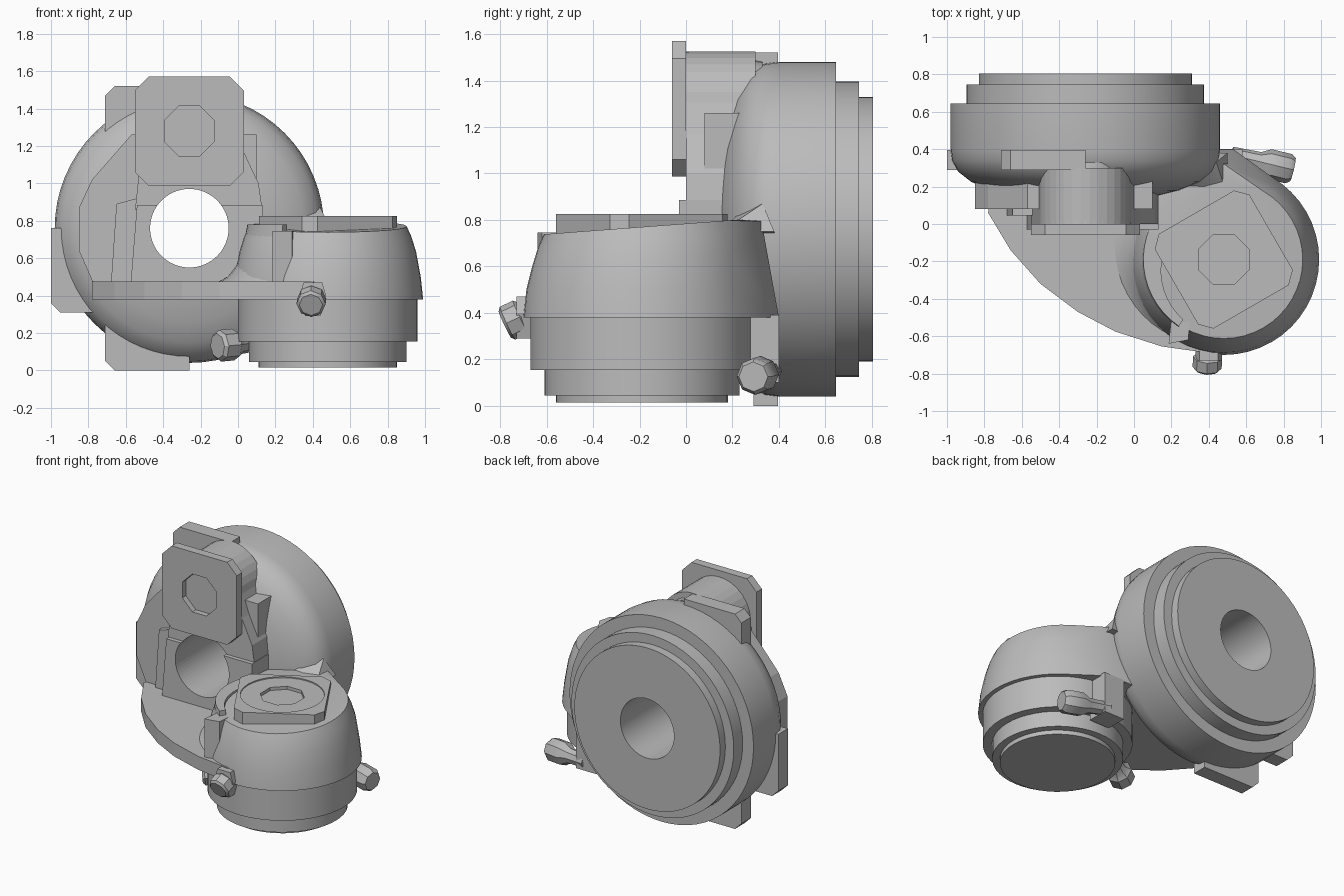
import bpy, bmesh
from math import pi, sin, cos, radians
from mathutils import Vector, Matrix

if "Cube" in bpy.data.objects:
    bpy.data.objects.remove(bpy.data.objects["Cube"])

metal = bpy.data.materials.new("cast grey")
metal.use_nodes = True
GREY = (0.5, 0.5, 0.5, 1)
metal.diffuse_color = GREY
metal.node_tree.nodes["Principled BSDF"].inputs["Base Color"].default_value = GREY

DRUM = Vector((-0.26, 0, 0.76))     # axis of the large drum, along y
POD = Vector((0.48, -0.19, 0))      # axis of the small drum, along z
BORE = 0.21


def finish(name, bm, smooth=True):
    bmesh.ops.recalc_face_normals(bm, faces=bm.faces)
    me = bpy.data.meshes.new(name)
    bm.to_mesh(me)
    bm.free()
    me.materials.append(metal)
    if smooth:
        me.shade_smooth()
        me.set_sharp_from_angle(angle=radians(32))
    ob = bpy.data.objects.new(name, me)
    bpy.context.collection.objects.link(ob)
    return ob


def prism(name, pts, axis, lo, hi):
    """Outline extruded along y (points are x, z) or z (points are x, y)."""
    place = (lambda u, v, w: (u, w, v)) if axis == "y" else (lambda u, v, w: (u, v, w))
    bm = bmesh.new()
    a, b = ([bm.verts.new(place(u, v, w)) for u, v in pts] for w in (lo, hi))
    n = len(pts)
    bm.faces.new(a)
    bm.faces.new(b)
    for i in range(n):
        j = (i + 1) % n
        bm.faces.new((a[i], a[j], b[j], b[i]))
    return finish(name, bm, False)


def lathe(name, profile, center, direction, sides=48, ring=False):
    """Profile of (radius, height) turned round a direction; ring leaves a bore."""
    mat = Matrix.Translation(center) @ Vector(direction).to_track_quat("Z", "Y").to_matrix().to_4x4()
    bm = bmesh.new()
    rows = [[bm.verts.new(mat @ Vector((r * cos(t), r * sin(t), h)))
             for t in (2 * pi * i / sides for i in range(sides))] for r, h in profile]
    if ring:
        rows.append(rows[0])
    else:
        bm.faces.new(rows[0])
        bm.faces.new(rows[-1])
    for p, q in zip(rows, rows[1:]):
        for i in range(sides):
            j = (i + 1) % sides
            bm.faces.new((p[i], p[j], q[j], q[i]))
    return finish(name, bm)


def hull(name, pts):
    bm = bmesh.new()
    for p in pts:
        bm.verts.new(p)
    out = bmesh.ops.convex_hull(bm, input=bm.verts)
    loose = [v for v in bm.verts if not v.link_faces]
    bmesh.ops.delete(bm, geom=loose, context="VERTS")
    bmesh.ops.dissolve_limit(bm, angle_limit=0.01, verts=bm.verts, edges=bm.edges)
    return finish(name, bm)


def circle(cx, cy, r, n=48, start=0.0, sweep=2 * pi):
    return [(cx + r * cos(start + sweep * i / n), cy + r * sin(start + sweep * i / n)) for i in range(n)]


def cut(ob, cutter):
    mod = ob.modifiers.new("cut", "BOOLEAN")
    mod.operation = "DIFFERENCE"
    mod.solver = "EXACT"
    mod.object = cutter
    cutter.hide_render = True
    cutter.hide_set(True)


def chamfered(cx, cy, half, c, turn=0.0):
    pts = []
    for k in range(4):
        rot = Matrix.Rotation(k * pi / 2 + turn, 2)
        for p in ((half, half - c), (half - c, half)):
            v = rot @ Vector(p)
            pts.append((cx + v.x, cy + v.y))
    return pts


# Large stepped drum with domed front and through bore
lathe("large_drum", [(BORE, 0.805), (0.57, 0.805), (0.57, 0.745), (0.635, 0.745), (0.635, 0.645),
                     (0.72, 0.645), (0.72, 0.4), (0.712, 0.34), (0.68, 0.28), (0.61, 0.225),
                     (0.5, 0.18), (0.36, 0.145), (BORE, 0.12)], DRUM, (0, 1, 0), 64, True)
bore = prism("bore_cutter", circle(DRUM.x, DRUM.z, BORE, 64), "y", -0.5, 0.6)

# Three pads round the drum rim
pad = [(0, 0.76), (-0.4, 0.76), (-0.45, 0.71), (-0.45, 0.5), (0, 0.5)]
for name, place in (("top_pad", lambda u, v: (u, v)), ("bottom_pad", lambda u, v: (u, -v)),
                    ("side_pad", lambda u, v: (-v + 0.02, u))):
    prism(name, [(DRUM.x + a, DRUM.z + b) for a, b in (place(*p) for p in pad)], "y", 0.29, 0.395)

# Stepped front face plates round the bore
faces = [
    ("face_plate", [(-0.57, 1.26), (-0.78, 1.02), (-0.85, 0.87), (-0.85, 0.64), (-0.78, 0.48),
                    (-0.71, 0.385), (0.1, 0.385), (0.1, 1.26)], 0.08, 0.25),
    ("face_step", [(-0.68, 0.45), (-0.65, 0.89), (-0.54, 0.92), (0.1, 0.92), (0.1, 0.45)], 0.045, 0.2),
    ("bore_block", [(-0.575, 0.45), (-0.54, 0.885), (0.13, 0.885), (0.13, 0.45)], -0.03, 0.2),
    # Web rising from the bore block to the rounded top boss
    ("boss_web", [(-0.55, 0.86), (0.13, 0.86), (0.11, 1.0), (0.03, 1.17)]
     + circle(DRUM.x, 1.28, 0.245, 16, 0.1, pi), 0.0, 0.3),
]
for name, pts, lo, hi in faces:
    cut(prism(name, pts, "y", lo, hi), bore)

hull("boss_shoulder", [(x, y, z) for y, r, cz in ((0.0, 0.245, 1.28), (0.1, 0.24, 1.28), (0.33, 0.2, 1.28))
                       for x, z in circle(DRUM.x, cz, r, 32)])

# Vertical mounting flange with octagonal recess
flange = prism("front_flange", chamfered(-0.26, 1.278, 0.292, 0.075), "y", -0.06, 0.0)
cut(flange, prism("flange_cutter", circle(-0.26, 1.28, 0.145, 8, pi / 8), "y", -0.2, -0.02))

# Shelf joining the drum and the pod
shelf = prism("shelf", [(-0.75, 0.25), (-0.78, 0.06), (-0.66, -0.14), (-0.5, -0.32), (-0.3, -0.47),
                        (-0.1, -0.575), (0.15, -0.655), (0.4, -0.69), (0.5, -0.6), (0.5, 0.35)],
              "z", 0.38, 0.475)
cut(shelf, bore)

# Small stepped drum below the pod
lathe("small_drum", [(0.37, 0.015), (0.37, 0.045), (0.42, 0.045), (0.42, 0.155), (0.48, 0.155), (0.48, 0.4)],
      POD, (0, 0, 1))

# Tapered pod housing reaching back into the drum
shell = [(0.38, 0.51), (0.5, 0.497), (0.62, 0.472), (0.7, 0.447), (0.755, 0.422)]
pod_pts = []
for z, r in shell:
    for x, y in circle(POD.x, POD.y, r, 48):
        tilt = 0.075 * (y + 0.19) if z > 0.6 else 0
        pod_pts.append((x, y, z + 0.015 + tilt if tilt else z))
    back = 0.4 - (z - 0.38) * 0.2
    pod_pts += [(0.53 - (z - 0.38) * 0.15, back, z + 0.04 * (z > 0.7)), (0.1, back, z)]
hull("pod_housing", pod_pts)

# Concave fillet sweeping from the shelf up the pod, widening toward the drum
bm = bmesh.new()
curve = [(1.0, 0.465), (0.62, 0.5), (0.35, 0.56), (0.15, 0.65), (0.0, 0.78), (-0.6, 0.78), (-0.6, 0.465)]
rows = []
for i in range(17):
    t = i / 16
    a = radians(236 - 116 * t)
    base = 0.5 + 0.2 * t
    rows.append([bm.verts.new((POD.x + r * cos(a), POD.y + r * sin(a), z))
                 for r, z in ((0.43 + (base - 0.43) * k, z) for k, z in curve)])
for p, q in zip(rows, rows[1:]):
    for i in range(len(curve)):
        j = (i + 1) % len(curve)
        bm.faces.new((p[i], p[j], q[j], q[i]))
bm.faces.new(rows[0])
bm.faces.new(rows[-1])
cut(finish("pod_fillet", bm), bore)

prism("pod_corner_rib", [(0.185, -0.64), (0.29, -0.62), (0.3, -0.5), (0.2, -0.5)], "z", 0.46, 0.745)

# Ridge where the pod meets the dome
hull("dome_ridge", [(0.1, 0.15, 0.7), (0.1, 0.3, 0.9), (0.44, 0.33, 0.87), (0.5, 0.38, 0.75),
                    (0.5, 0.15, 0.75), (0.1, 0.39, 0.7)])

# Turned cap plate on the pod with stepped recess
cap = prism("pod_cap", chamfered(POD.x, POD.y, 0.292, 0.06, radians(30)), "z", 0.74, 0.825)
cut(cap, prism("cap_ring_cutter", circle(POD.x, POD.y, 0.27, 32), "z", 0.817, 1.0))
cut(cap, prism("cap_octagon_cutter", circle(POD.x, POD.y, 0.145, 8, pi / 8), "z", 0.795, 1.0))

# Bolts round the pod
for name, tail, head, r in (("left_bolt", (0.1, -0.1, 0.15), (-0.11, -0.24, 0.13), 0.085),
                            ("right_bolt", (0.52, 0.37, 0.15), (0.85, 0.29, 0.125), 0.08),
                            ("front_bolt", (0.4, -0.61, 0.43), (0.39, -0.78, 0.35), 0.078)):
    d = Vector(head) - Vector(tail)
    n = d.length
    lathe(name, [(r * 0.55, 0), (r * 0.65, n * 0.45), (r, n * 0.6), (r, n * 0.93), (r * 0.8, n)],
          tail, d, 8)

# Lugs carrying the bolts under the shelf
hull("right_lug", [(x, y, z) for x in (0.42, 0.58) for y in (0.25, 0.4) for z in (0.1, 0.39)])
prism("front_lug", [(0.33, 0.4), (0.35, 0.47), (0.45, 0.47), (0.47, 0.4), (0.44, 0.29), (0.36, 0.29)],
      "y", -0.73, -0.6)
